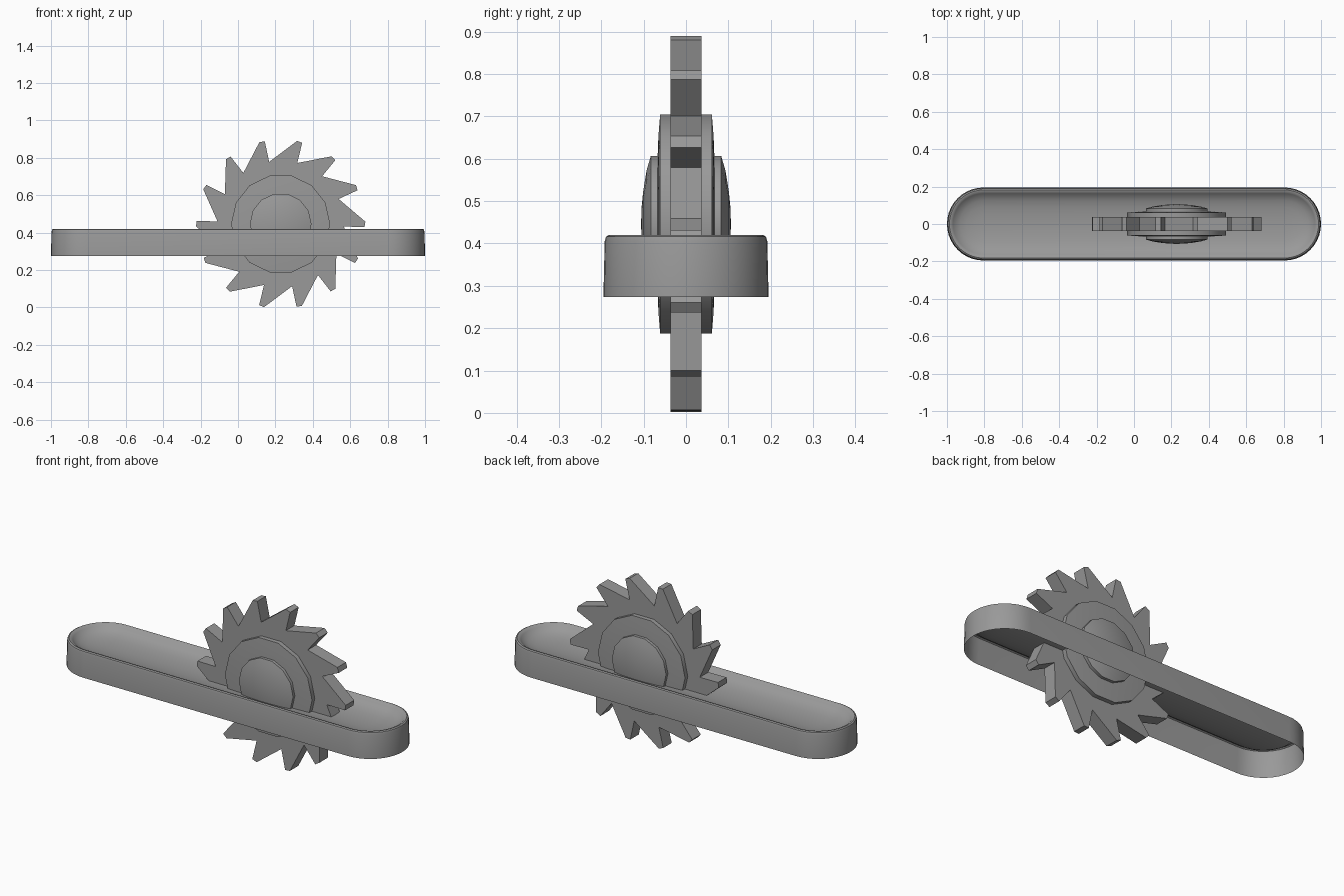
import bpy, bmesh, math
from mathutils import Vector

cube = bpy.data.objects.get("Cube")
if cube:
    bpy.data.objects.remove(cube, do_unlink=True)

CX, CZ = 0.228, 0.446      # wheel centre
TEETH = 14

grey = bpy.data.materials.new("plain grey")
grey.use_nodes = True
colour = (0.32, 0.32, 0.32, 1)
grey.diffuse_color = colour
grey.node_tree.nodes["Principled BSDF"].inputs["Base Color"].default_value = colour


def finish(name, bm, angle):
    bmesh.ops.remove_doubles(bm, verts=bm.verts, dist=1e-5)
    bmesh.ops.recalc_face_normals(bm, faces=bm.faces)
    mesh = bpy.data.meshes.new(name)
    bm.to_mesh(mesh)
    bm.free()
    mesh.materials.append(grey)
    obj = bpy.data.objects.new(name, mesh)
    bpy.context.collection.objects.link(obj)
    bpy.ops.object.select_all(action='DESELECT')
    obj.select_set(True)
    bpy.context.view_layer.objects.active = obj
    bpy.ops.object.shade_smooth_by_angle(angle=math.radians(angle))
    return obj


def bridge(bm, rings):
    for a, b in zip(rings, rings[1:]):
        n = len(a)
        for i in range(n):
            j = (i + 1) % n
            quad = [a[i], a[j], b[j], b[i]]
            # skip repeated corners where a ring collapses to a line or point
            unique = []
            for v in quad:
                if all((v.co - u.co).length > 1e-6 for u in unique):
                    unique.append(v)
            if len(unique) > 2:
                bm.faces.new(unique)


def polar(r, degrees, y):
    a = math.radians(degrees)
    return Vector((CX + r * math.cos(a), y, CZ + r * math.sin(a)))


# Toothed blade: blunt tip, radial cutting edge, straight sloping back
bm = bmesh.new()
outline = []
for k in range(TEETH):
    base = k * 360 / TEETH
    outline += [(0.338, base - 2.4), (0.449, base - 2.0), (0.453, base + 1.6)]
sides = [[bm.verts.new(polar(r, a, y)) for r, a in outline] for y in (-0.037, 0.037)]
bridge(bm, sides)
for side in sides:
    bm.faces.new(side)
finish("saw_blade", bm, 20)

# Stepped hub and dome, identical on both sides of the blade
profile = [(0.265, 0.03), (0.265, 0.061), (0.215, 0.065), (0.165, 0.067),
           (0.165, 0.083), (0.13, 0.093), (0.08, 0.101), (0.04, 0.105), (0, 0.106)]
for name, s in (("front_hub", -1), ("back_hub", 1)):
    bm = bmesh.new()
    bridge(bm, [[bm.verts.new(polar(r, k * 360 / TEETH, s * y)) for k in range(TEETH)]
                for r, y in profile])
    finish(name, bm, 32)

# Long rounded housing, open below, with a dished top
HALF, RADIUS, ARC = 0.805, 0.195, 20
section = [(0, 0.274), (0.003, 0.405), (0.006, 0.416), (0.013, 0.42), (0.023, 0.418),
           (0.032, 0.41), (0.045, 0.398), (0.07, 0.386), (0.105, 0.377),
           (0.15, 0.372), (0.195, 0.37)]
bm = bmesh.new()
rings = []
for inset, z in section:
    r = RADIUS - inset
    ring = []
    for sx, start in ((1, -90), (-1, 90)):
        for k in range(ARC + 1):
            a = math.radians(start + 180 * k / ARC)
            ring.append(bm.verts.new((sx * HALF + r * math.cos(a), r * math.sin(a), z)))
    rings.append(ring)
bridge(bm, rings)
finish("housing", bm, 40)
